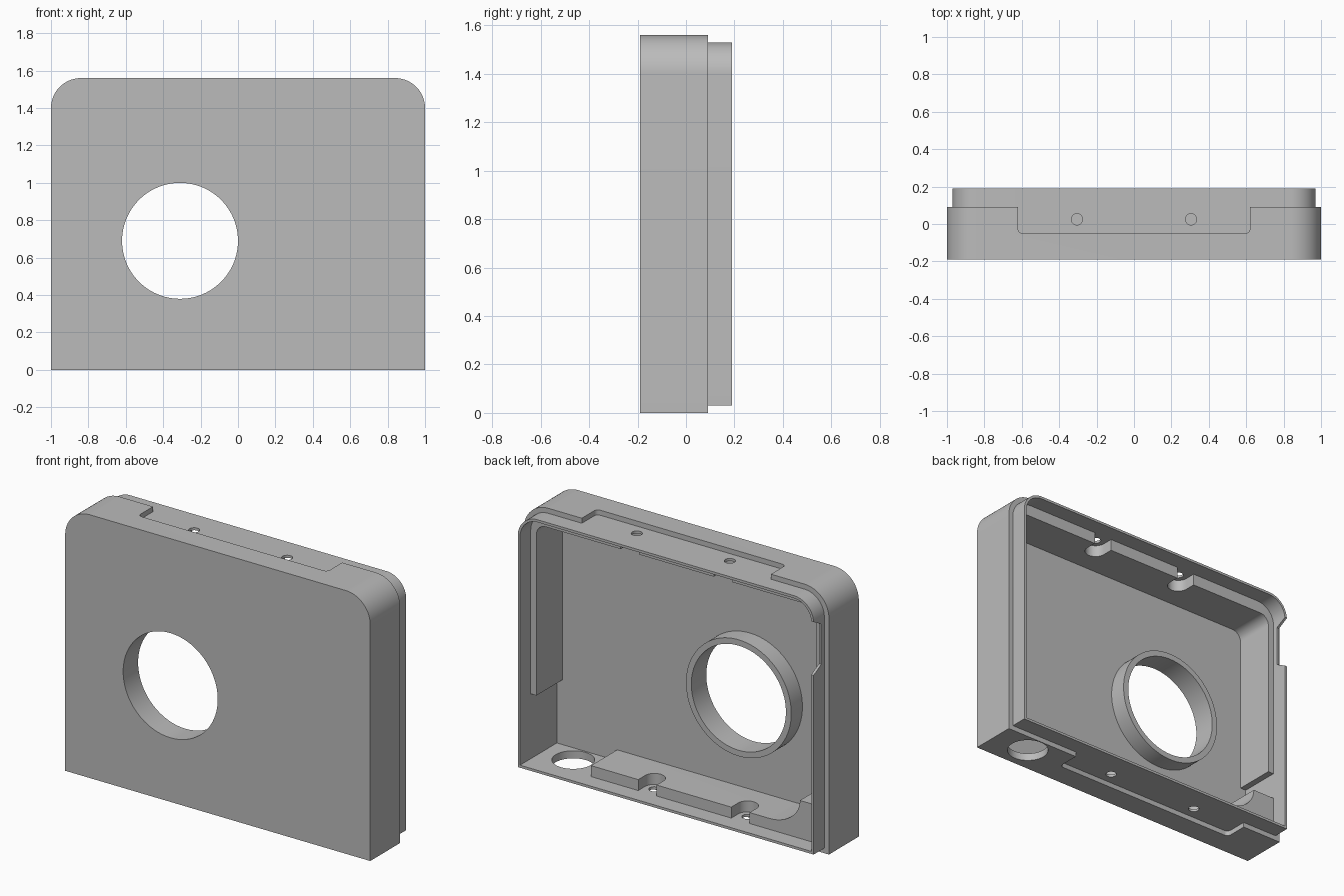
import bpy
import bmesh
from math import sin, cos, pi, radians
from mathutils import Vector

if "Cube" in bpy.data.objects:
    bpy.data.objects.remove(bpy.data.objects["Cube"], do_unlink=True)

GREY = (0.5, 0.5, 0.5, 1)
grey = bpy.data.materials.new("Plain grey")
grey.use_nodes = True
grey.diffuse_color = GREY
grey.node_tree.nodes["Principled BSDF"].inputs["Base Color"].default_value = GREY

FRONT, FLOOR, RIM, BACK = -0.19, -0.155, 0.09, 0.19


def prism(name, outline, start, end, axis="y"):
    """Extrude a flat outline along y (outline is x,z), z (x,y) or x (y,z)."""
    place = {"y": lambda p, d: (p[0], d, p[1]),
             "z": lambda p, d: (p[0], p[1], d),
             "x": lambda p, d: (d, p[0], p[1])}[axis]
    bm = bmesh.new()
    face = bm.faces.new([bm.verts.new(place(p, start)) for p in outline])
    shift = Vector(place((0, 0), end - start))
    grown = bmesh.ops.extrude_face_region(bm, geom=[face], use_keep_orig=True)
    bmesh.ops.translate(bm, vec=shift, verts=[
        g for g in grown["geom"] if isinstance(g, bmesh.types.BMVert)])
    bmesh.ops.recalc_face_normals(bm, faces=bm.faces)
    mesh = bpy.data.meshes.new(name)
    bm.to_mesh(mesh)
    bm.free()
    mesh.materials.append(grey)
    obj = bpy.data.objects.new(name, mesh)
    bpy.context.collection.objects.link(obj)
    return obj


def arc(cx, cy, r, a0, a1, n):
    return [(cx + r * cos(radians(a0 + (a1 - a0) * i / n)),
             cy + r * sin(radians(a0 + (a1 - a0) * i / n))) for i in range(n + 1)]


def circle(cx, cy, r, n=64):
    return arc(cx, cy, r, 0, 360, n)[:-1]


def box(x0, x1, y0, y1):
    return [(x0, y0), (x1, y0), (x1, y1), (x0, y1)]


def arch(half, low, high, r):
    """Rectangle with two rounded top corners."""
    return ([(-half, low), (half, low)]
            + arc(half - r, high - r, r, 0, 90, 16)
            + arc(r - half, high - r, r, 90, 180, 16))


def combine(target, tool, operation="DIFFERENCE"):
    mod = target.modifiers.new("shape", "BOOLEAN")
    mod.operation, mod.object, mod.solver = operation, tool, "EXACT"
    bpy.context.view_layer.objects.active = target
    bpy.ops.object.modifier_apply(modifier=mod.name)
    bpy.data.objects.remove(tool, do_unlink=True)


def smooth(obj):
    bpy.ops.object.select_all(action="DESELECT")
    obj.select_set(True)
    bpy.context.view_layer.objects.active = obj
    bpy.ops.object.shade_smooth_by_angle(angle=radians(30))


# Outer case and the narrower lip behind it
case = prism("case_shell", arch(1, 0, 1.56, 0.16), FRONT, RIM)
combine(case, prism("lip", arch(0.97, 0.03, 1.53, 0.13), 0, BACK), "UNION")

# Open inside
combine(case, prism("cavity", arch(0.955, 0.045, 1.515, 0.115), FLOOR, BACK + 0.1))

# Shallow recesses in the top and bottom edges, the lower one set off centre
NOTCH, LOWER_SHIFT, NOTCH_FRONT, ROUND = 0.62, -0.115, -0.05, 0.025
for shift, z0, z1 in ((0, 1.53, 1.7), (LOWER_SHIFT, -0.1, 0.03)):
    outline = ([(shift + NOTCH, 0.3), (shift - NOTCH, 0.3)]
               + arc(shift - NOTCH + ROUND, NOTCH_FRONT + ROUND, ROUND, 180, 270, 6)
               + arc(shift + NOTCH - ROUND, NOTCH_FRONT + ROUND, ROUND, 270, 360, 6))
    combine(case, prism("recess", outline, z0, z1, "z"))

# Round opening in the front and its raised collar
HOLE_X, HOLE_Z, HOLE_R = -0.31, 0.69, 0.31
combine(case, prism("opening", circle(HOLE_X, HOLE_Z, HOLE_R, 96), -0.4, 0.05))
collar = prism("opening_collar", circle(HOLE_X, HOLE_Z, 0.345, 96), FLOOR - 0.01, -0.05)
combine(collar, prism("bore", circle(HOLE_X, HOLE_Z, HOLE_R, 96), -0.4, 0.05))

# Round hole through the bottom
combine(case, prism("bottom_hole", circle(0.76, -0.03, 0.115), -0.1, 0.2, "z"))

# Slot with sloping ends in the lip of one side
slot = [(0.12, 1.13), (0.25, 1.06), (0.25, 1.44), (0.12, 1.37)]
combine(case, prism("side_slot", slot, -1.1, -0.9, "x"))

# Liner along both sides and the top
liner = prism("inner_liner", arch(0.96, 0.43, 1.52, 0.12), FLOOR - 0.005, RIM)
combine(liner, prism("liner_cut", arch(0.917, 0.2, 1.445, 0.06), -0.3, 0.3))

# Bottom block, curving up to meet the side wall
ramp = [(-0.61 - 0.2 * sin(pi / 2 * i / 12), 0.27 - 0.16 * cos(pi / 2 * i / 12))
        for i in range(13)]
block = prism("bottom_block",
              [(0.56, 0.04), (0.56, 0.11)] + ramp + [(-0.96, 0.27), (-0.96, 0.04)],
              FLOOR - 0.005, RIM)

# Screw holes, with open round pockets in the liner and the block
SCREW_Y, POCKET = 0.025, 0.06
for part, shift, z0, z1 in ((liner, 0, 1.4, 1.6), (block, LOWER_SHIFT, -0.1, 0.2)):
    for side in (-1, 1):
        x = shift + side * 0.305
        pocket = [(x + POCKET, 0.2), (x - POCKET, 0.2)] + arc(x, SCREW_Y, POCKET, 180, 360, 24)
        combine(part, prism("pocket", pocket, z0, z1, "z"))
        combine(case, prism("screw_hole", circle(x, SCREW_Y, 0.03, 32), z0, z1, "z"))

for obj in (case, collar, liner, block):
    smooth(obj)
